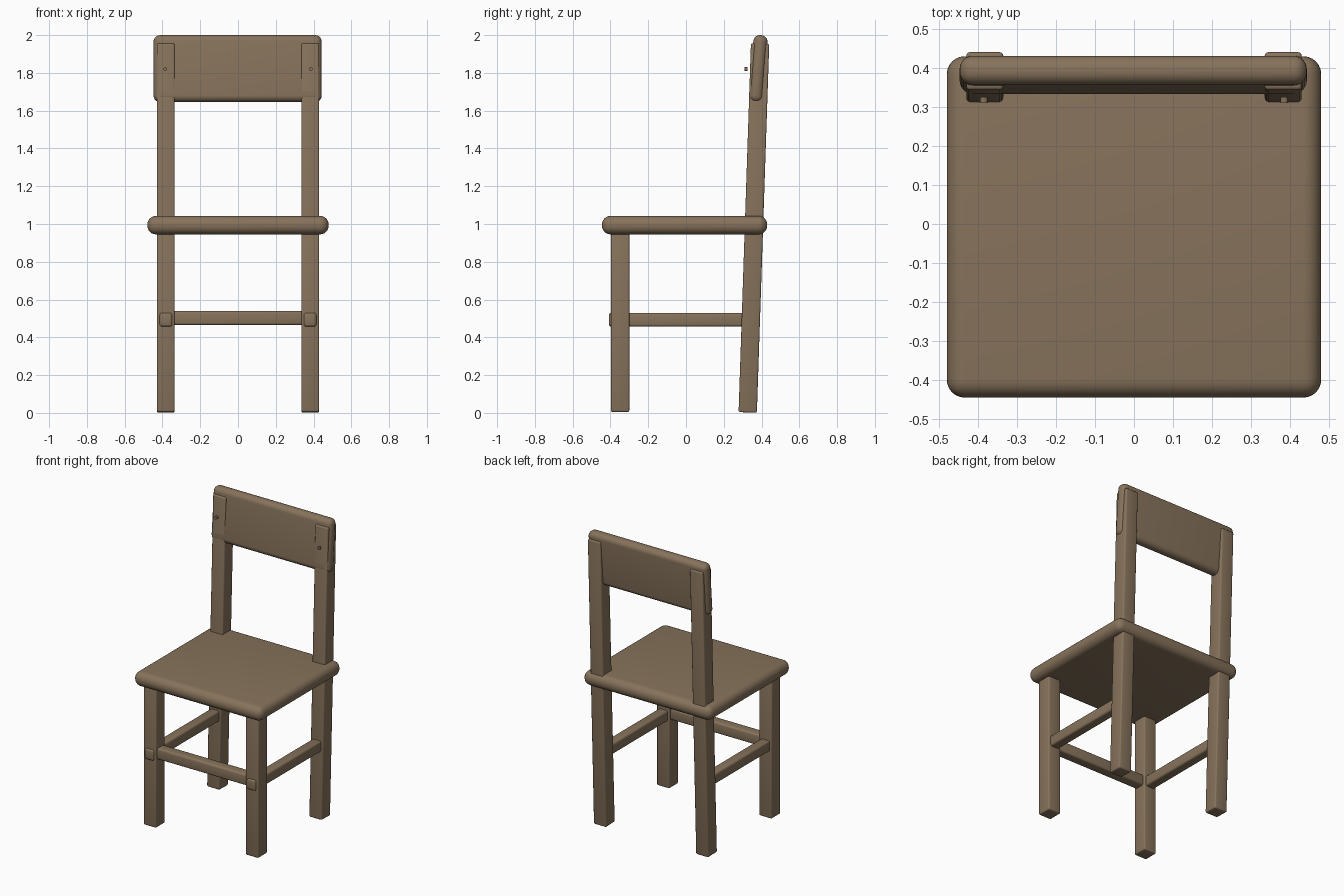
import bpy
import math
from mathutils import Vector

if "Cube" in bpy.data.objects:
    bpy.data.objects.remove(bpy.data.objects["Cube"], do_unlink=True)

# Single wood colour
wood = bpy.data.materials.new("brown_wood")
wood.use_nodes = True
colour = (0.24, 0.17, 0.105, 1)
wood.diffuse_color = colour
wood.node_tree.nodes["Principled BSDF"].inputs["Base Color"].default_value = colour


def finish(name, bevel, segments):
    """Name, colour, round and smooth the active object."""
    obj = bpy.context.object
    obj.name = name
    obj.data.materials.append(wood)
    bpy.ops.object.transform_apply(location=False, rotation=False, scale=True)
    if bevel:
        mod = obj.modifiers.new("rounding", "BEVEL")
        mod.width = bevel
        mod.segments = segments
        bpy.ops.object.modifier_apply(modifier=mod.name)
    bpy.ops.object.shade_smooth_by_angle(angle=math.radians(35))
    return obj


def board(name, low, high, bevel, segments=3, tilt=0.0):
    """Rounded box between two corners, leaning back about its centre."""
    low, high = Vector(low), Vector(high)
    bpy.ops.mesh.primitive_cube_add(size=1, location=(low + high) / 2,
                                    rotation=(-tilt, 0, 0))
    bpy.context.object.scale = high - low
    return finish(name, bevel, segments)


# Seat and backrest
board("seat", (-0.48, -0.445, 0.945), (0.48, 0.43, 1.043), 0.046, 6)
board("backrest", (-0.447, 0.345, 1.645), (0.443, 0.42, 2.0), 0.034, 6,
      tilt=math.atan(0.08))

# Stretcher between the front legs
board("front_stretcher", (-0.35, -0.385, 0.465), (0.35, -0.315, 0.54), 0.012)

for side, s in (("left", 1), ("right", -1)):
    def pair(name, x0, x1, y, z, bevel, tilt=0.0):
        xs = sorted((s * x0, s * x1))
        board(f"{side}_{name}", (xs[0], y[0], z[0]), (xs[1], y[1], z[1]),
              bevel, tilt=tilt)

    # Legs; the back ones lean and carry the backrest
    pair("front_leg", 0.335, 0.43, (-0.398, -0.30), (0.005, 0.96), 0.009)
    pair("back_leg", 0.335, 0.43, (0.311, 0.408), (0.002, 1.955), 0.009,
         tilt=math.atan(0.0335))

    # Side stretcher, its tenon showing through the front leg
    pair("side_stretcher", 0.348, 0.415, (-0.408, 0.32), (0.457, 0.53), 0.012)

    # Small peg in front of the backrest
    bpy.ops.mesh.primitive_cylinder_add(vertices=16, radius=0.01, depth=0.016,
                                        location=(s * 0.385, 0.318, 1.82),
                                        rotation=(math.pi / 2, 0, 0))
    finish(f"{side}_peg", 0, 1)
